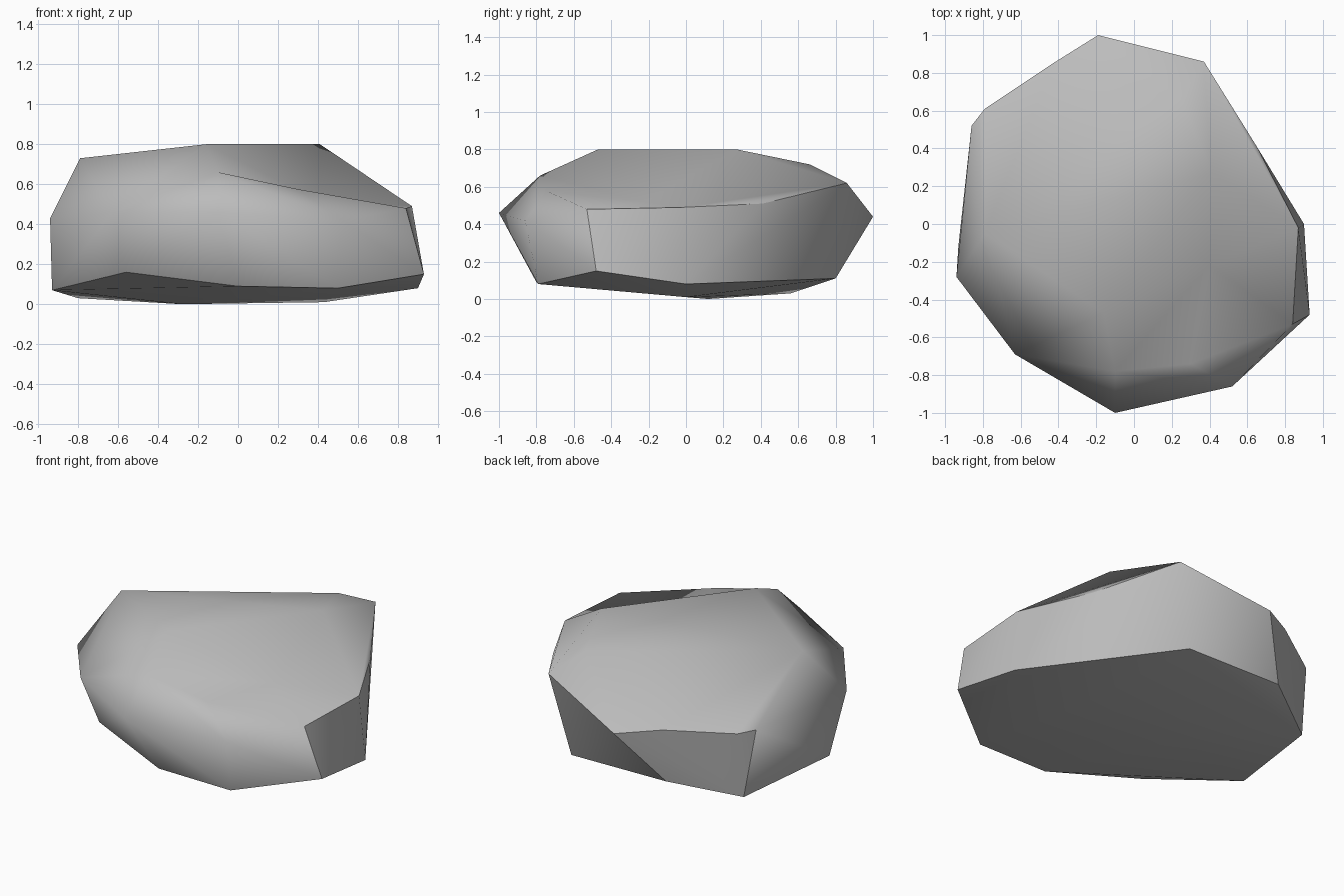
import bpy, bmesh
from mathutils import Vector

cube = bpy.data.objects.get("Cube")
if cube:
    bpy.data.objects.remove(cube, do_unlink=True)

# Corner points of the boulder, level by level
under = [(-.93, -.12, .07), (-.56, -.6, .16), (0, -.8, .09), (.5, -.79, .08),
         (.93, -.48, .15), (.9, 0, .08), (.25, .8, .11), (-.42, .8, .12),
         (-.8, .56, .03), (-.28, .12, 0), (.43, 0, .01)]
girth = [(-.94, -.28, .43), (-.63, -.69, .46), (-.1, -1, .46), (.52, -.86, .42),
         (-.19, 1, .44), (-.43, .85, .47), (-.79, .61, .45), (-.86, .52, .46)]
left_peak, front_peak, back_peak = (-.79, -.05, .73), (-.16, -.47, .8), (.41, .27, .8)
brow, front_lip = (-.1, -.78, .66), (.3, -.74, .575)
right_rim = [(.84, -.53, .48), (.87, -.02, .49), (.65, .41, .51)]
back_rim = [(.37, .86, .62), (.25, .66, .72)]

bm = bmesh.new()
for p in under + girth + right_rim + back_rim + [left_peak, front_peak, back_peak, brow, front_lip]:
    bm.verts.new(p)
bmesh.ops.convex_hull(bm, input=bm.verts)
bmesh.ops.delete(bm, geom=[v for v in bm.verts if not v.link_faces], context='VERTS')


def dent(centre, rim):
    """Replace the hull faces inside a rim with a fan to a sunken point."""
    def in_rim(v):
        return any((v.co - Vector(p)).length < .001 for p in rim)
    faces = [f for f in bm.faces if all(in_rim(v) for v in f.verts)]
    if not faces:
        return
    loops = [l for f in faces for l in f.loops
             if not all(g in faces for g in l.edge.link_faces)]
    pairs = [(l.vert, l.link_loop_next.vert) for l in loops]
    bmesh.ops.delete(bm, geom=faces, context='FACES')
    mid = bm.verts.new(centre)
    for a, b in pairs:
        bm.faces.new((a, b, mid))


# Shallow hollow on the right of the top
dent((.4, -.22, .52), right_rim + [front_lip, brow, front_peak, back_peak])
bmesh.ops.recalc_face_normals(bm, faces=bm.faces)
bm.normal_update()


def zone(f):
    """Sort faces into underside, right cut, back cut and worn top."""
    n = f.normal
    if n.z < -.75:
        return "underside"
    if abs(n.z) < .55 and n.dot(Vector((.7, .7, 0))) > .55 and f.calc_center_median().z < .52:
        return "right"
    if n.z < .3 and n.dot(Vector((-.55, .83, 0))) > .8:
        return "back"
    return "worn"


# Smooth shading with sharp edges between zones
for f in bm.faces:
    f.smooth = True
for e in bm.edges:
    e.smooth = len({zone(f) for f in e.link_faces}) == 1

mesh = bpy.data.meshes.new("boulder")
bm.to_mesh(mesh)
bm.free()
stone = bpy.data.materials.new("grey stone")
stone.use_nodes = True
stone.diffuse_color = (.5, .5, .5, 1)
stone.node_tree.nodes["Principled BSDF"].inputs["Base Color"].default_value = (.5, .5, .5, 1)
mesh.materials.append(stone)
boulder = bpy.data.objects.new("boulder", mesh)
bpy.context.collection.objects.link(boulder)
